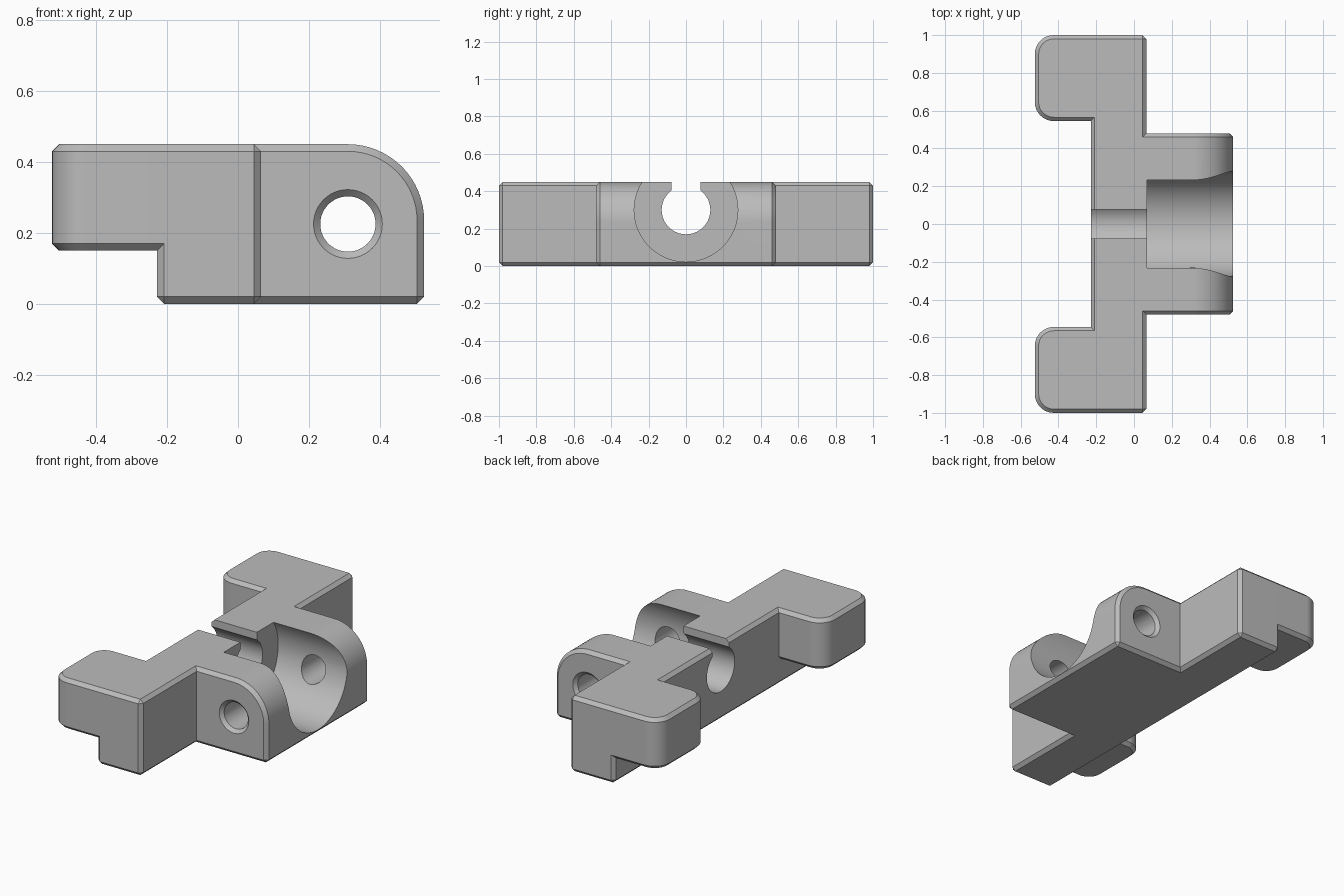
import bpy, bmesh, math
from mathutils import Matrix, Vector

CHAMFER = 0.02

cube = bpy.data.objects.get("Cube")
if cube:
    bpy.data.objects.remove(cube, do_unlink=True)

grey = bpy.data.materials.new("plain grey")
grey.use_nodes = True
colour = (0.5, 0.5, 0.5, 1)
grey.diffuse_color = colour
for node in grey.node_tree.nodes:
    if node.type == 'BSDF_PRINCIPLED':
        node.inputs["Base Color"].default_value = colour


def finish(name, bm):
    bmesh.ops.recalc_face_normals(bm, faces=bm.faces)
    mesh = bpy.data.meshes.new(name)
    bm.to_mesh(mesh)
    bm.free()
    mesh.materials.append(grey)
    obj = bpy.data.objects.new(name, mesh)
    bpy.context.collection.objects.link(obj)
    return obj


def arc(cx, cy, r, start, end, steps):
    angles = [math.radians(start + (end - start) * i / steps) for i in range(steps + 1)]
    return [(cx + r * math.cos(a), cy + r * math.sin(a)) for a in angles]


def prism(name, profile, axis, low, high, chamfer=CHAMFER):
    """Extrude a profile along y or z, then chamfer every hard edge."""
    def place(p, h):
        return (p[0], h, p[1]) if axis == 'Y' else (p[0], p[1], h)
    bm = bmesh.new()
    a = [bm.verts.new(place(p, low)) for p in profile]
    b = [bm.verts.new(place(p, high)) for p in profile]
    bm.faces.new(a)
    bm.faces.new(b)
    for i in range(len(a)):
        j = (i + 1) % len(a)
        bm.faces.new((a[i], a[j], b[j], b[i]))
    bmesh.ops.recalc_face_normals(bm, faces=bm.faces)
    if chamfer:
        hard = [e for e in bm.edges if e.calc_face_angle() > 1]
        bmesh.ops.bevel(bm, geom=hard, offset=chamfer, segments=1, affect='EDGES')
    return finish(name, bm)


def rectangle(x0, x1, y0, y1):
    return [(x0, y0), (x1, y0), (x1, y1), (x0, y1)]


def cone(name, r1, r2, centre, length, axis, angle, sides=64):
    bm = bmesh.new()
    turn = Matrix.Translation(Vector(centre)) @ Matrix.Rotation(math.radians(angle), 4, axis)
    bmesh.ops.create_cone(bm, cap_ends=True, segments=sides, radius1=r1, radius2=r2,
                          depth=length, matrix=turn)
    return finish(name, bm)


def combine(target, tool, operation):
    mod = target.modifiers.new(operation.lower(), 'BOOLEAN')
    mod.operation = operation
    mod.solver = 'EXACT'
    mod.object = tool
    bpy.context.view_layer.objects.active = target
    bpy.ops.object.modifier_apply(modifier=mod.name)
    bpy.data.objects.remove(tool, do_unlink=True)


# Crossbar
body = prism("hinge_bracket", rectangle(-0.228, 0.065, -1, 1), 'Z', 0, 0.45)

# Hinge block with a rounded upper outer edge
hinge_profile = [(-0.08, 0), (0.525, 0)] + arc(0.31, 0.235, 0.215, 0, 90, 16) + [(-0.08, 0.45)]
combine(body, prism("hinge_block", hinge_profile, 'Y', -0.48, 0.48), 'UNION')

# Two raised end arms with rounded outer corners
arm_half = [(-0.1, 0.545), (-0.1, 1)]
arm_half += arc(-0.425, 0.9, 0.1, 90, 180, 8) + arc(-0.425, 0.645, 0.1, 180, 270, 8)
for side in (-1, 1):
    outline = [(x, side * y) for x, y in arm_half]
    combine(body, prism("end_arm", outline, 'Z', 0.15, 0.45), 'UNION')

# Wide bore, narrow bore and the slot open to the top
cutters = [
    cone("wide_bore", 0.277, 0.277, (0.37, 0, 0.3), 0.6, 'Y', 90, 80),
    cone("narrow_bore", 0.13, 0.13, (-0.1, 0, 0.3), 0.4, 'Y', 90),
    prism("top_slot", rectangle(-0.3, 0.1, -0.077, 0.077), 'Z', 0.3, 0.6, 0),
    # Pin hole through both cheeks
    cone("pin_hole", 0.078, 0.078, (0.31, 0, 0.225), 1.2, 'X', 90, 48),
]
# Countersinks on the outer cheeks
for side in (-1, 1):
    cutters.append(cone("countersink", 0.057, 0.117, (0.31, side * 0.47, 0.225),
                        0.06, 'X', -90 * side, 48))
for cutter in cutters:
    combine(body, cutter, 'DIFFERENCE')

# Smooth curved surfaces, crisp edges
bpy.ops.object.select_all(action='DESELECT')
body.select_set(True)
bpy.context.view_layer.objects.active = body
bpy.ops.object.shade_smooth_by_angle(angle=math.radians(25))
normals = body.modifiers.new("weighted_normals", 'WEIGHTED_NORMAL')
normals.keep_sharp = True
